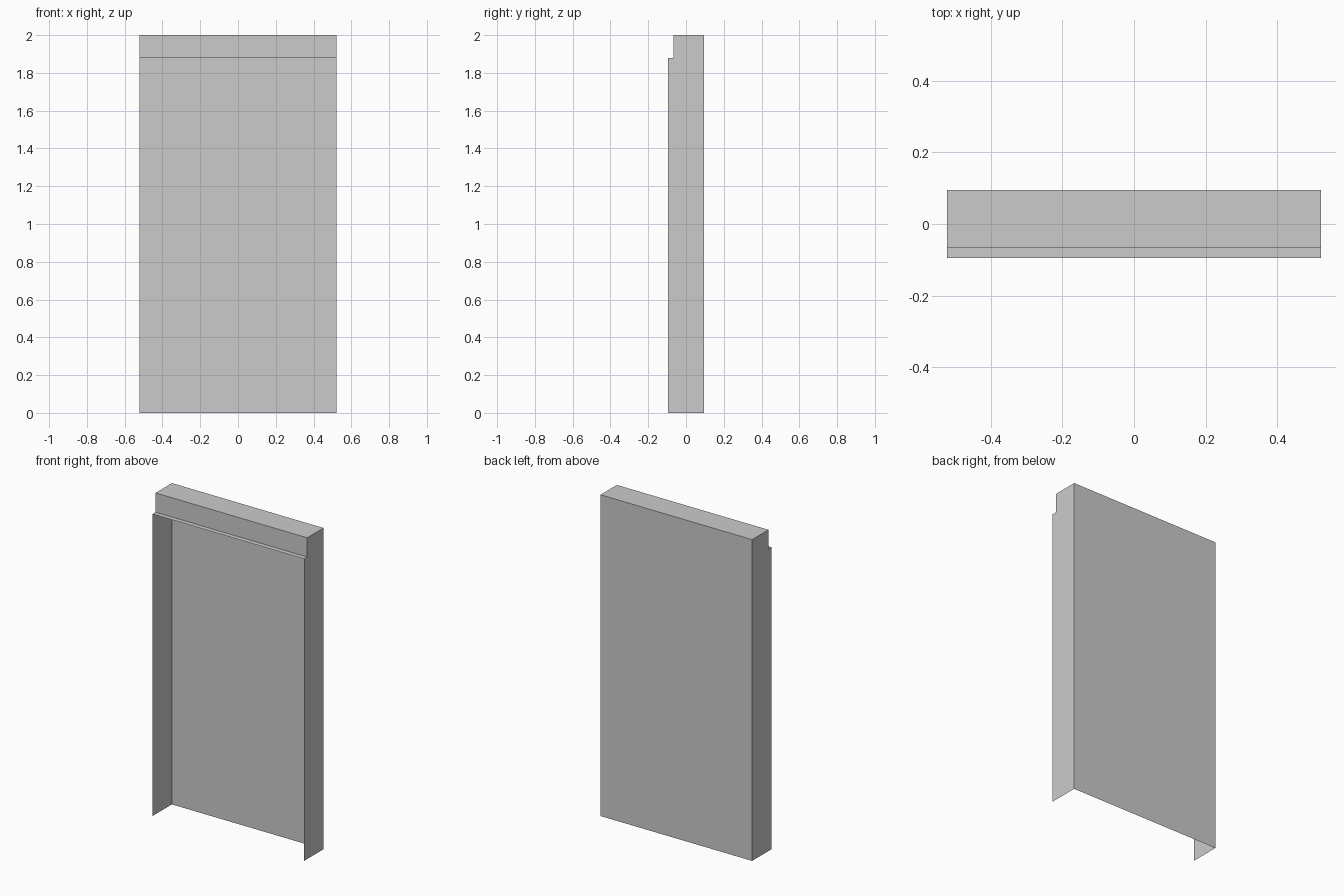
import bpy
import bmesh

cube = bpy.data.objects.get("Cube")
if cube:
    bpy.data.objects.remove(cube, do_unlink=True)

HALF_W, HALF_D, HEIGHT = 0.522, 0.095, 2.0
STEP_Y, STEP_Z = -0.065, 1.88

grey = bpy.data.materials.new("light grey")
grey.use_nodes = True
colour = (0.6, 0.6, 0.6, 1)
grey.diffuse_color = colour
grey.node_tree.nodes["Principled BSDF"].inputs["Base Color"].default_value = colour

# Side outline as (y, z), from the back foot over the top to the front foot
outline = [(HALF_D, 0), (HALF_D, HEIGHT), (STEP_Y, HEIGHT),
           (STEP_Y, STEP_Z), (-HALF_D, STEP_Z), (-HALF_D, 0)]


def sheet(name, corners):
    """Make one flat sheet-metal panel from its corner points."""
    bm = bmesh.new()
    bm.faces.new([bm.verts.new(c) for c in corners])
    mesh = bpy.data.meshes.new(name)
    bm.to_mesh(mesh)
    bm.free()
    mesh.materials.append(grey)
    obj = bpy.data.objects.new(name, mesh)
    bpy.context.collection.objects.link(obj)


# Panels across the width; the front and the underside stay open
names = ["back_panel", "top_panel", "header_front", "header_ledge"]
for name, (y0, z0), (y1, z1) in zip(names, outline, outline[1:]):
    sheet(name, [(HALF_W, y0, z0), (-HALF_W, y0, z0),
                 (-HALF_W, y1, z1), (HALF_W, y1, z1)])

# Stepped side panels, facing outwards
sheet("left_side", [(HALF_W, y, z) for y, z in outline])
sheet("right_side", [(-HALF_W, y, z) for y, z in reversed(outline)])
